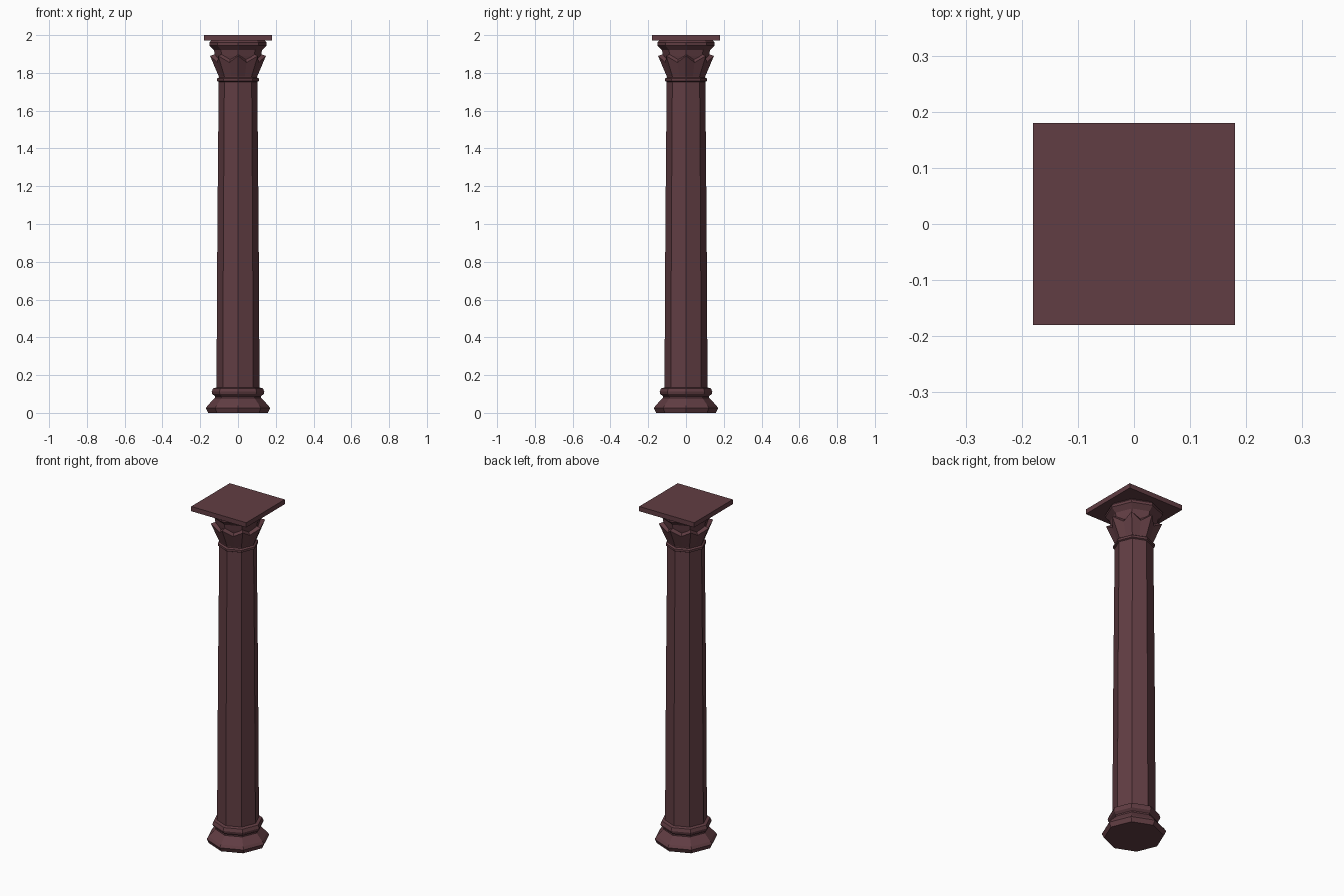
import bpy, bmesh
from math import sin, cos, pi

old = bpy.data.objects.get("Cube")
if old:
    bpy.data.objects.remove(old, do_unlink=True)

SIDES = 8
stone = bpy.data.materials.new("dark red stone")
stone.use_nodes = True
stone.diffuse_color = (0.12, 0.047, 0.056, 1)
stone.node_tree.nodes["Principled BSDF"].inputs["Base Color"].default_value = (0.12, 0.047, 0.056, 1)


def finish(name, bm):
    bmesh.ops.recalc_face_normals(bm, faces=bm.faces)
    mesh = bpy.data.meshes.new(name)
    bm.to_mesh(mesh)
    bm.free()
    mesh.materials.append(stone)
    obj = bpy.data.objects.new(name, mesh)
    bpy.context.collection.objects.link(obj)
    return obj


def lathe(name, profile):
    """Stack eight-sided rings of (radius, height), capped at both ends."""
    bm = bmesh.new()
    rings = [[bm.verts.new((r * cos(2 * pi * i / SIDES), r * sin(2 * pi * i / SIDES), z))
              for i in range(SIDES)] for r, z in profile]
    for low, high in zip(rings, rings[1:]):
        for i in range(SIDES):
            j = (i + 1) % SIDES
            bm.faces.new((low[i], low[j], high[j], high[i]))
    bm.faces.new(rings[0][::-1])
    bm.faces.new(rings[-1])
    return finish(name, bm)


# Base: sloping plinth, narrow neck and rounded ring
lathe("base_plinth", [(0.158, 0), (0.17, 0.025), (0.16, 0.04), (0.122, 0.08), (0.122, 0.092)])
lathe("base_ring", [(0.122, 0.088), (0.136, 0.1), (0.139, 0.112), (0.132, 0.13), (0.113, 0.135)])

# Tapered shaft
lathe("shaft", [(0.114, 0.13), (0.109, 1.0), (0.102, 1.77)])

# Capital: neck ring, bell and flared lip
lathe("neck_ring", [(0.1, 1.752), (0.11, 1.757), (0.11, 1.77), (0.1, 1.777)])
lathe("capital_bell", [(0.1, 1.77), (0.105, 1.82), (0.122, 1.89), (0.127, 1.92),
                       (0.152, 1.945), (0.152, 1.96), (0.14, 1.973)])

# Crown of leaves: one outward tip over each corner, valleys between
bm = bmesh.new()
count = SIDES * 2
foot, rim, inner = [], [], []
for i in range(count):
    a = 2 * pi * i / count
    tip = i % 2 == 0
    flat = 1 if tip else cos(pi / SIDES)
    for ring, r, z in ((foot, 0.102 * flat, 1.782),
                       (rim, 0.148 if tip else 0.118, 1.89 if tip else 1.855),
                       (inner, 0.118 * flat, 1.9 if tip else 1.87)):
        ring.append(bm.verts.new((r * cos(a), r * sin(a), z)))
for low, high in ((foot, rim), (rim, inner)):
    for i in range(count):
        j = (i + 1) % count
        bm.faces.new((low[i], low[j], high[j], high[i]))
finish("capital_leaves", bm)

# Square slab on top
bm = bmesh.new()
bmesh.ops.create_cube(bm, size=1)
for v in bm.verts:
    v.co.x *= 0.36
    v.co.y *= 0.36
    v.co.z = 1.972 if v.co.z < 0 else 2.0
finish("top_slab", bm)
